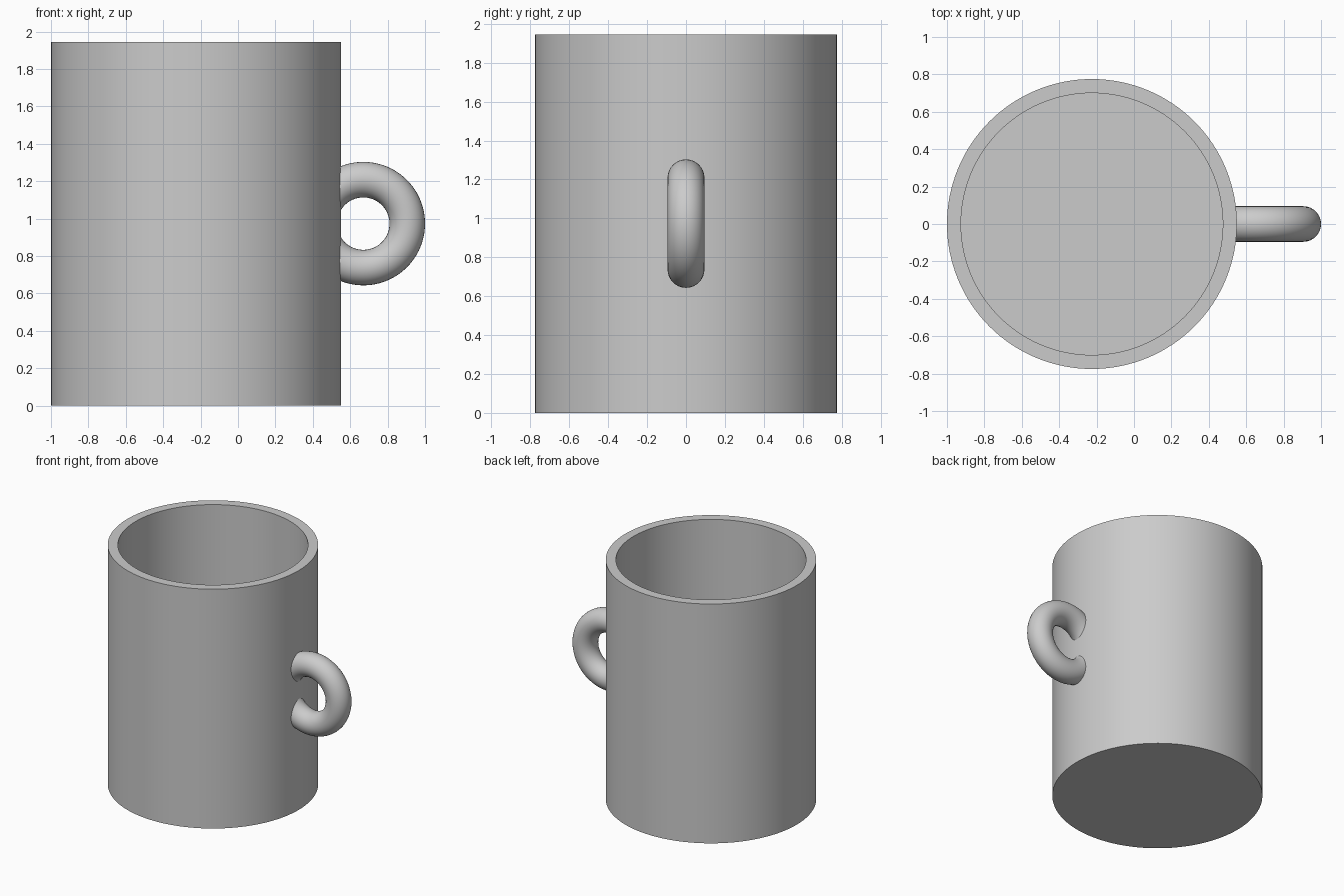
import bpy, bmesh, math
from mathutils import Matrix, Vector

cube = bpy.data.objects.get("Cube")
if cube:
    bpy.data.objects.remove(cube, do_unlink=True)

AXIS_X = -0.225
HEIGHT, OUTER, INNER, FLOOR = 1.945, 0.775, 0.70, 0.075

grey = bpy.data.materials.new("plain grey")
grey.use_nodes = True
colour = (0.6, 0.6, 0.6, 1)
grey.diffuse_color = colour
grey.node_tree.nodes["Principled BSDF"].inputs["Base Color"].default_value = colour


def finish(bm, name):
    """Turn a bmesh into a smooth, grey object."""
    bmesh.ops.recalc_face_normals(bm, faces=bm.faces)
    mesh = bpy.data.meshes.new(name)
    bm.to_mesh(mesh)
    bm.free()
    mesh.materials.append(grey)
    obj = bpy.data.objects.new(name, mesh)
    bpy.context.collection.objects.link(obj)
    bpy.ops.object.select_all(action='DESELECT')
    obj.select_set(True)
    bpy.context.view_layer.objects.active = obj
    bpy.ops.object.shade_smooth_by_angle(angle=math.radians(35))
    return obj


def spin_profile(bm, points, closed, centre, axis, steps):
    """Revolve a profile a full turn around an axis."""
    verts = [bm.verts.new(p) for p in points]
    pairs = list(zip(verts, verts[1:]))
    if closed:
        pairs.append((verts[-1], verts[0]))
    edges = [bm.edges.new(p) for p in pairs]
    bmesh.ops.spin(bm, geom=verts + edges, cent=centre, axis=axis,
                   angle=math.tau, steps=steps)
    bmesh.ops.remove_doubles(bm, verts=bm.verts, dist=1e-4)


# Cup: hollow wall with a flat floor
bm = bmesh.new()
profile = [(0, 0), (OUTER, 0), (OUTER, HEIGHT), (INNER, HEIGHT), (INNER, FLOOR), (0, FLOOR)]
spin_profile(bm, [(AXIS_X + r, 0, z) for r, z in profile], False,
             (AXIS_X, 0, 0), (0, 0, 1), 128)
finish(bm, "cup")

# Handle: ring trimmed off inside the thickness of the wall
RING, TUBE = 0.235, 0.095
centre = Vector((0.67, 0, 0.973))
bm = bmesh.new()
section = []
for i in range(32):
    a = math.tau * i / 32
    section.append(centre + Vector((RING + TUBE * math.cos(a), TUBE * math.sin(a), 0)))
spin_profile(bm, section, True, centre, (0, 1, 0), 96)
cut = bmesh.ops.bisect_plane(bm, geom=bm.verts[:] + bm.edges[:] + bm.faces[:],
                             plane_co=(0.51, 0, 0), plane_no=(-1, 0, 0), clear_outer=True)
rim = [e for e in cut["geom_cut"] if isinstance(e, bmesh.types.BMEdge)]
bmesh.ops.holes_fill(bm, edges=rim, sides=0)
finish(bm, "handle")
